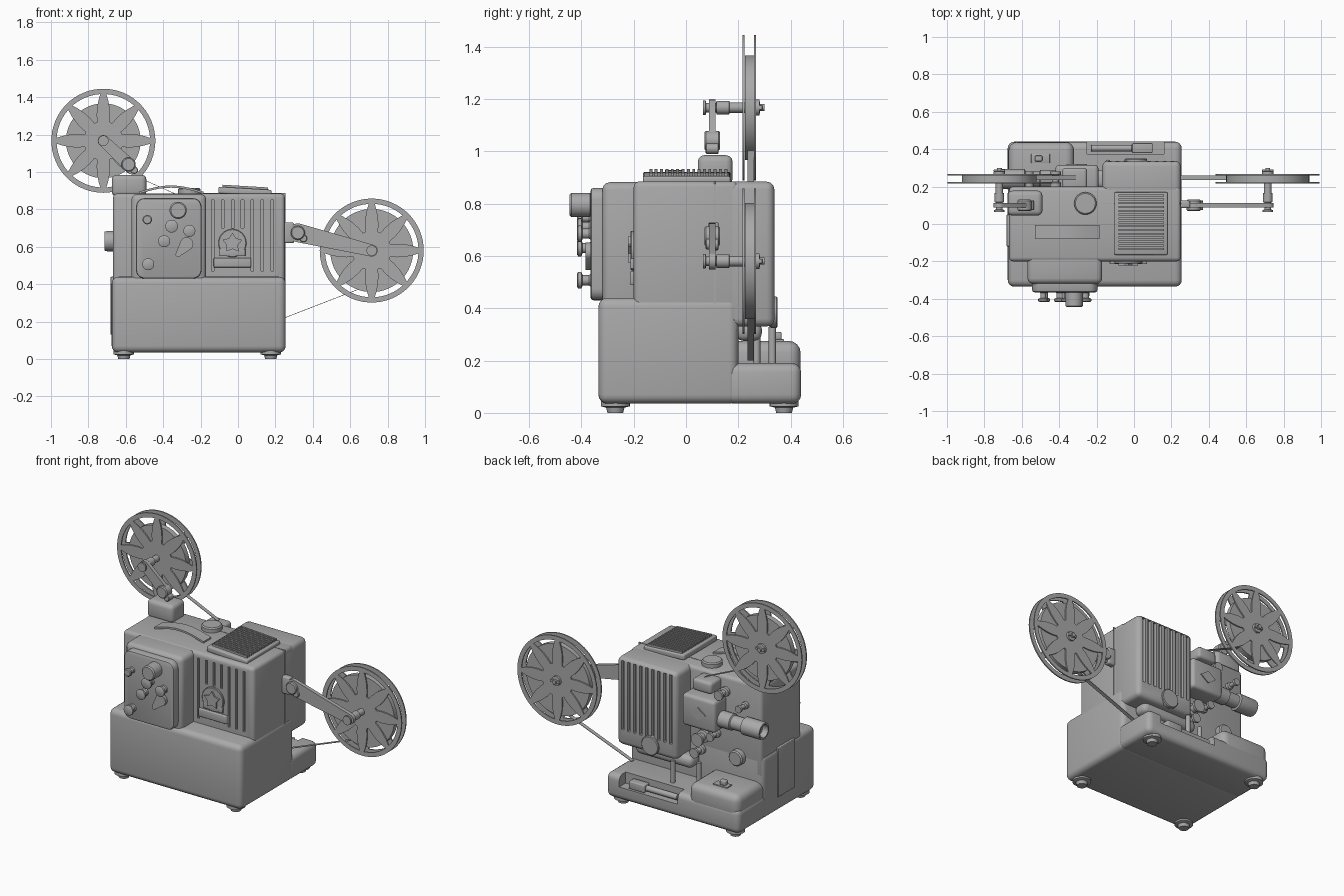
import bpy, bmesh, math
from mathutils import Matrix, Vector

cube = bpy.data.objects.get("Cube")
if cube:
    bpy.data.objects.remove(cube, do_unlink=True)

grey = bpy.data.materials.new("satin_grey")
grey.use_nodes = True
grey.diffuse_color = (0.4, 0.4, 0.4, 1)
grey.node_tree.nodes["Principled BSDF"].inputs["Base Color"].default_value = grey.diffuse_color
parts = []


def finish(name, bm, keep=True):
    bmesh.ops.recalc_face_normals(bm, faces=bm.faces)
    mesh = bpy.data.meshes.new(name)
    bm.to_mesh(mesh)
    bm.free()
    mesh.materials.append(grey)
    ob = bpy.data.objects.new(name, mesh)
    bpy.context.collection.objects.link(ob)
    if keep:
        parts.append(ob)
    return ob


def add_box(bm, xs, ys, zs):
    lo, hi = Vector((xs[0], ys[0], zs[0])), Vector((xs[1], ys[1], zs[1]))
    m = Matrix.Translation((lo + hi) / 2) @ Matrix.Diagonal((*(hi - lo), 1))
    bmesh.ops.create_cube(bm, size=1, matrix=m)


def box(name, xs, ys, zs, bevel=0.0, steps=3):
    bm = bmesh.new()
    add_box(bm, xs, ys, zs)
    if bevel:
        bmesh.ops.bevel(bm, geom=bm.edges[:], offset=bevel, segments=steps, profile=0.5, affect='EDGES')
    return finish(name, bm)


def lathe(name, centre, profile, axis, sides=32):
    """Turned part: (radius, distance) pairs around an axis."""
    bm = bmesh.new()
    rot = Vector((0, 0, 1)).rotation_difference(Vector(axis)).to_matrix()
    rings = []
    for r, d in profile:
        ring = []
        for i in range(sides):
            a = math.tau * i / sides
            ring.append(bm.verts.new(rot @ Vector((r * math.cos(a), r * math.sin(a), d)) + Vector(centre)))
        rings.append(ring)
    for a, b in zip(rings, rings[1:]):
        for i in range(sides):
            j = (i + 1) % sides
            bm.faces.new((a[i], a[j], b[j], b[i]))
    bm.faces.new(rings[0])
    bm.faces.new(rings[-1])
    return finish(name, bm)


def rod(name, centre, r, length, axis, sides=32):
    e = min(r, length) * 0.15
    return lathe(name, centre, [(r - e, 0), (r, e), (r, length - e), (r - e, length)], axis, sides)


def prism(name, outline, y0, y1):
    """Extrude an x-z outline along y."""
    bm = bmesh.new()
    f = bm.faces.new([bm.verts.new((x, y0, z)) for x, z in outline])
    new = bmesh.ops.extrude_face_region(bm, geom=[f])["geom"]
    bmesh.ops.translate(bm, vec=(0, y1 - y0, 0), verts=[v for v in new if isinstance(v, bmesh.types.BMVert)])
    return finish(name, bm)


def capsule(name, a, b, ra, rb, y0, y1):
    """Flat arm with two round ends of different radius."""
    a, b = Vector(a), Vector(b)
    base = math.atan2(b.y - a.y, b.x - a.x)
    pts = []
    for c, r, start in ((b, rb, base - math.pi / 2), (a, ra, base + math.pi / 2)):
        for i in range(13):
            t = start + math.pi * i / 12
            pts.append((c.x + r * math.cos(t), c.y + r * math.sin(t)))
    return prism(name, pts, y0, y1)


def groove(target, boxes):
    bm = bmesh.new()
    for b in boxes:
        add_box(bm, *b)
    cutter = finish(target.name + "_cutter", bm, keep=False)
    cutter.hide_render = cutter.hide_viewport = True
    mod = target.modifiers.new("grooves", 'BOOLEAN')
    mod.operation, mod.solver, mod.object = 'DIFFERENCE', 'EXACT', cutter


# Case: base, rear tray, upper body, control housing and lamp house
box("base", (-.675, .255), (-.335, .2), (.035, .44), .035, 4)
tray = box("rear_base", (-.675, .255), (.15, .44), (.035, .19), .035, 4)
groove(tray, [((-.25, .16), (.375, .5), (.12, .3))])
box("rear_cover", (-.67, -.32), (.15, .438), (.12, .275), .045, 4)
body = box("upper_body", (-.668, .25), (-.2, .2), (.3, .885), .022)
box("control_housing", (-.57, -.17), (-.32, -.1), (.38, .882), .03)
lamp = box("lamp_house", (-.17, .25), (.1, .338), (.33, .884), .03)
box("side_plate", (-.681, -.66), (-.12, .05), (.13, .44), .004)
box("body_seam", (-.2, .253), (.107, .112), (.2, .887))

# Front cooling slots (shorter above the badge) and rear lamp slots
slots = []
for i in range(7):
    x = -.135 + i * .053
    low = .7 if 0 < i < 4 else .47
    slots.append(((x - .007, x + .007), (-.25, -.185), (low, .85)))
groove(body, slots)
groove(lamp, [((x - .01, x + .01), (.318, .4), (.43, .865))
              for x in [-.13 + i * .042 for i in range(9)]])

# Star badge on its stand
rod("badge_disc", (-.03, -.19, .62), .075, .022, (0, -1, 0))
star = []
for i in range(10):
    r, a = (.055, .032)[i % 2], math.pi / 2 + math.pi * i / 5
    star.append((-.03 + r * math.cos(a), .62 + r * math.sin(a)))
prism("badge_star", star, -.222, -.2)
box("badge_stand", (-.1, .04), (-.212, -.19), (.55, .59), .004)
box("badge_foot", (-.13, .07), (-.215, -.19), (.49, .54), .005)

# Control panel and its knobs
bm = bmesh.new()
add_box(bm, (-.545, -.195), (-.365, -.31), (.43, .86))
upright = [e for e in bm.edges if abs(e.verts[0].co.y - e.verts[1].co.y) > .01]
bmesh.ops.bevel(bm, geom=upright, offset=.045, segments=5, profile=0.5, affect='EDGES')
rim = [e for e in bm.edges if all(v.co.y < -.36 for v in e.verts)]
bmesh.ops.bevel(bm, geom=rim, offset=.012, segments=2, profile=0.5, affect='EDGES')
finish("control_panel", bm)
rod("main_knob", (-.32, -.36, .795), .046, .085, (0, -1, 0))
for x, z, r in ((-.485, .745, .025), (-.355, .71, .034), (-.26, .685, .032), (-.395, .63, .032), (-.48, .507, .032)):
    lathe("panel_knob", (x, -.36, z), [(r * .9, 0), (r * .6, .01), (r * .6, .035), (r, .04), (r, .052), (r * .8, .056)],
          (0, -1, 0), 24)
capsule("selector_lever", (-.275, .615), (-.32, .56), .036, .014, -.385, -.36)

# Top fittings: strap handle, cap and slatted vent
n = 12
arch = [(-.53 + .345 * i / n, .895 + .033 * math.sin(math.pi * i / n)) for i in range(n + 1)]
prism("strap_handle", arch + [(x, z - .012) for x, z in reversed(arch)], -.08, -.005)
rod("top_cap", (-.26, .11, .87), .06, .045, (0, 0, 1))
vent = [box("vent_frame", (-.105, .18), (-.165, .17), (.88, .915), .008)]
for i in range(15):
    y = -.14 + i * .0205
    vent.append(box("vent_slat", (-.085, .16), (y, y + .011), (.91, .927)))
for ob in vent:
    ob.data.transform(Matrix.Translation((0, 0, .9)) @ Matrix.Rotation(.06, 4, 'Y') @ Matrix.Translation((0, 0, -.9)))

# Rear mechanism: gate block, lens along -x, rollers, knobs
box("gate_block", (-.42, -.19), (.17, .315), (.56, .76), .02)
prism("gate_diamond", [(-.36, .66), (-.305, .7), (-.25, .66), (-.305, .62)], .31, .321)
lathe("lens", (-.4, .24, .63), [(.05, 0), (.05, .1), (.042, .105), (.042, .18), (.054, .185), (.054, .3),
                                (.05, .315), (.04, .315), (.034, .28)], (-1, 0, 0))
box("film_inlet", (-.385, -.25), (.18, .3), (.79, .865), .018)
box("film_guide", (-.24, .16), (.19, .29), (.275, .35), .03)
rod("lamp_knob", (.01, .32, .385), .06, .03, (0, 1, 0))
rod("threading_knob", (-.51, .19, .4), .048, .05, (0, 1, 0))
for x, z, r in ((-.27, .47, .04), (-.36, .51, .025), (-.42, .79, .03), (-.25, .38, .03), (-.56, .74, .022)):
    lathe("film_roller", (x, .19, z), [(r, 0), (r, .03), (r * .6, .035), (r * .6, .07), (r, .075), (r, .09)],
          (0, 1, 0), 20)
for x, y in ((-.28, .27), (-.14, .33)):
    rod("guide_peg", (x, y, .17), .014, .16, (0, 0, 1), 12)
box("switch_plate", (-.55, -.45), (.325, .375), (.27, .282), .003)
box("switch_lever", (-.53, -.49), (.335, .365), (.28, .31), .006)

# Accessories lying in the tray
rod("tray_brush", (-.23, .405, .145), .018, .22, (1, 0, 0), 16)
box("tray_case", (-.01, .1), (.38, .432), (.122, .17), .006)

# Feet
for x in (-.61, .175):
    for y in (-.27, .375):
        lathe("foot", (x, y, .045), [(.055, 0), (.055, .02), (.035, .025), (.03, .045)], (0, 0, -1), 24)


# Reels
def flange(name, cx, cz, y):
    bm = bmesh.new()
    radii = (.02, .07, .105, .14, .18, .22, .25, .278)
    sectors, cols = 8, 8
    grid = []
    for r in radii:
        w = .41 - .33 * max(0, min(1, (r - .105) / .145))
        fr = [0] + [w + (1 - 2 * w) * k / (cols - 2) for k in range(cols - 1)]
        angles = [math.tau * (s + f) / sectors for s in range(sectors) for f in fr]
        grid.append([bm.verts.new((cx + r * math.cos(a), y, cz + r * math.sin(a))) for a in angles])
    for k in range(len(radii) - 1):
        for i in range(sectors * cols):
            if 2 <= k <= 5 and 0 < i % cols < cols - 1:
                continue
            j = (i + 1) % (sectors * cols)
            bm.faces.new((grid[k][i], grid[k][j], grid[k + 1][j], grid[k + 1][i]))
    ob = finish(name, bm)
    mod = ob.modifiers.new("thickness", 'SOLIDIFY')
    mod.thickness, mod.offset = .008, 0


def reel(side, cx, cz, film_radius):
    for y in (.22, .264):
        flange(side + "_reel_flange", cx, cz, y)
    lathe(side + "_film_roll", (cx, .225, cz), [(film_radius, 0), (film_radius, .034)], (0, 1, 0), 64)
    lathe(side + "_spindle", (cx, .065, cz), [(.028, 0), (.028, .01), (.018, .012), (.018, .05), (.026, .052),
          (.026, .1), (.02, .102), (.02, .2), (.03, .202), (.03, .216), (.013, .218), (.013, .235)], (0, 1, 0), 24)
    box(side + "_spindle_latch", (cx - .03, cx + .03), (.28, .292), (cz - .009, cz + .009), .003)


reel("upper", -.72, 1.167, .2)
reel("lower", .715, .58, .222)

# Reel arms with pivots
capsule("upper_arm", (-.72, 1.167), (-.585, 1.04), .03, .036, .088, .112)
box("upper_arm_mount", (-.675, -.49), (.045, .178), (.87, .985), .025)
capsule("lower_arm", (.32, .675), (.715, .58), .05, .032, .088, .112)
box("lower_arm_mount", (.24, .3), (.085, .125), (.62, .73), .01)
for x, z in ((-.585, 1.04), (.32, .675)):
    rod("arm_pivot", (x, .07, z), .038, .06, (0, 1, 0), 24)
    rod("pivot_screw", (x + .03, .075, z - .03), .02, .05, (0, 1, 0), 16)

# Film strips to and from the reels
for a, b in (((-.6, 1.0), (-.31, .87)), ((.64, .37), (.2, .2))):
    prism("film_strip", [a, b, (b[0], b[1] + .003), (a[0], a[1] + .003)], .235, .26)

# Apply modifiers and smooth the rounded faces
bpy.ops.object.select_all(action='DESELECT')
for ob in parts:
    ob.select_set(True)
bpy.context.view_layer.objects.active = parts[0]
bpy.ops.object.convert(target='MESH')
bpy.ops.object.shade_smooth_by_angle(angle=math.radians(35))
